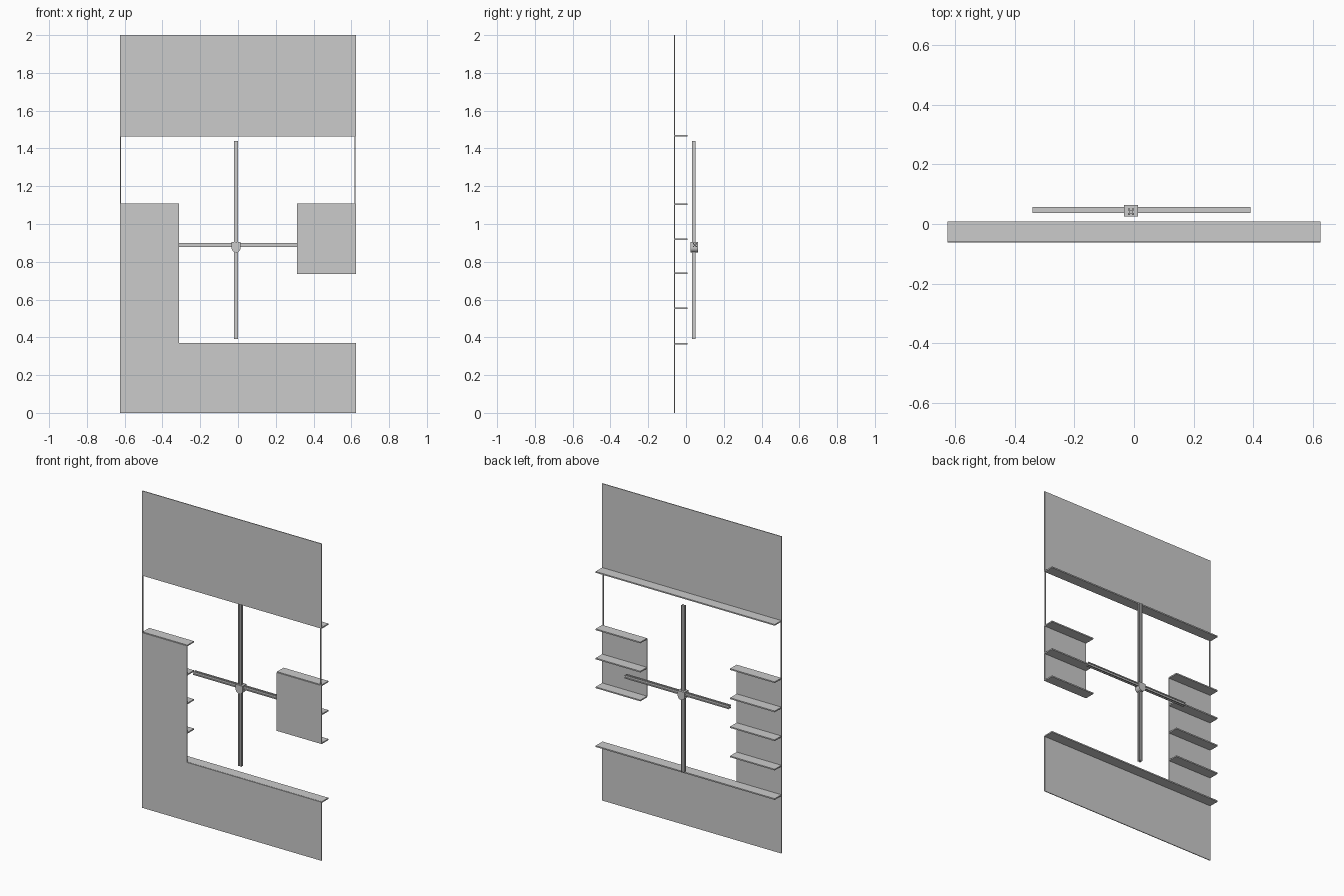
import bpy, bmesh, math
from mathutils import Vector

if "Cube" in bpy.data.objects:
    bpy.data.objects.remove(bpy.data.objects["Cube"])


def box(name, x0, x1, y0, y1, z0, z1):
    bm = bmesh.new()
    bmesh.ops.create_cube(bm, size=1)
    for v in bm.verts:
        v.co = Vector(((x0 + x1) / 2 + v.co.x * (x1 - x0),
                       (y0 + y1) / 2 + v.co.y * (y1 - y0),
                       (z0 + z1) / 2 + v.co.z * (z1 - z0)))
    return finish(name, bm)


def finish(name, bm):
    bmesh.ops.recalc_face_normals(bm, faces=bm.faces)
    me = bpy.data.meshes.new(name)
    bm.to_mesh(me)
    bm.free()
    ob = bpy.data.objects.new(name, me)
    bpy.context.collection.objects.link(ob)
    return ob


def extrude(name, points, direction):
    bm = bmesh.new()
    face = bm.faces.new([bm.verts.new(p) for p in points])
    res = bmesh.ops.extrude_face_region(bm, geom=[face])
    verts = [g for g in res["geom"] if isinstance(g, bmesh.types.BMVert)]
    bmesh.ops.translate(bm, verts=verts, vec=direction)
    return finish(name, bm)


W, IN = 0.625, 0.313
BACK, FRONT, T = -0.0625, 0.008, 0.005

# Thin sheet panels around the opening
for name, x0, x1, z0, z1 in [
        ("upper_panel", -W, W, 1.465, 2.0),
        ("lower_panel", -W, W, 0.0, 0.37),
        ("left_panel", -W, -IN, 0.37, 1.105),
        ("right_panel", IN, W, 0.737, 1.105)]:
    box(name, x0, x1, BACK, BACK + T, z0, z1)

# Slim side strips joining the panels
box("left_strip", -W, -W + 0.006, BACK, BACK + T, 1.105, 1.465)
box("right_strip", W - 0.009, W - 0.003, BACK, BACK + T, 1.105, 1.465)

# Horizontal ledges behind the panels
for name, x0, x1, levels in [
        ("full_ledge", -W, W, (0.367, 1.466)),
        ("left_ledge", -W, -IN, (0.553, 0.738, 0.92, 1.104)),
        ("right_ledge", IN, W, (0.738, 0.92, 1.104))]:
    for z in levels:
        box(name, x0, x1, BACK + T, FRONT, z - 0.004, z + 0.004)

# Grooved square rail profile
h, g, d = 0.0105, 0.004, 0.005
side = [(-h, -h), (-g, -h), (-g, -h + d), (g, -h + d), (g, -h)]
profile = []
for k in range(4):
    c, s = round(math.cos(k * math.pi / 2)), round(math.sin(k * math.pi / 2))
    profile += [(a * c - b * s, a * s + b * c) for a, b in side]

# Crossing rails
CX, CZ = -0.01, 0.888
extrude("vertical_rail", [(CX + a, 0.041 + b, 0.39) for a, b in profile], (0, 0, 1.05))
extrude("horizontal_rail", [(-0.34, 0.047 + a, CZ + b) for a, b in profile], (0.73, 0, 0))

# Round-bottomed clamp at the crossing
r = 0.024
clamp = [(CX - r, 0.025, 0.904)]
for i in range(17):
    a = math.pi + math.pi * i / 16
    clamp.append((CX + r * math.cos(a), 0.025, 0.874 + r * math.sin(a)))
clamp.append((CX + r, 0.025, 0.904))
hub = extrude("rail_clamp", clamp, (0, 0.038, 0))
bpy.context.view_layer.objects.active = hub
hub.select_set(True)
bpy.ops.object.shade_smooth_by_angle(angle=math.radians(30))
